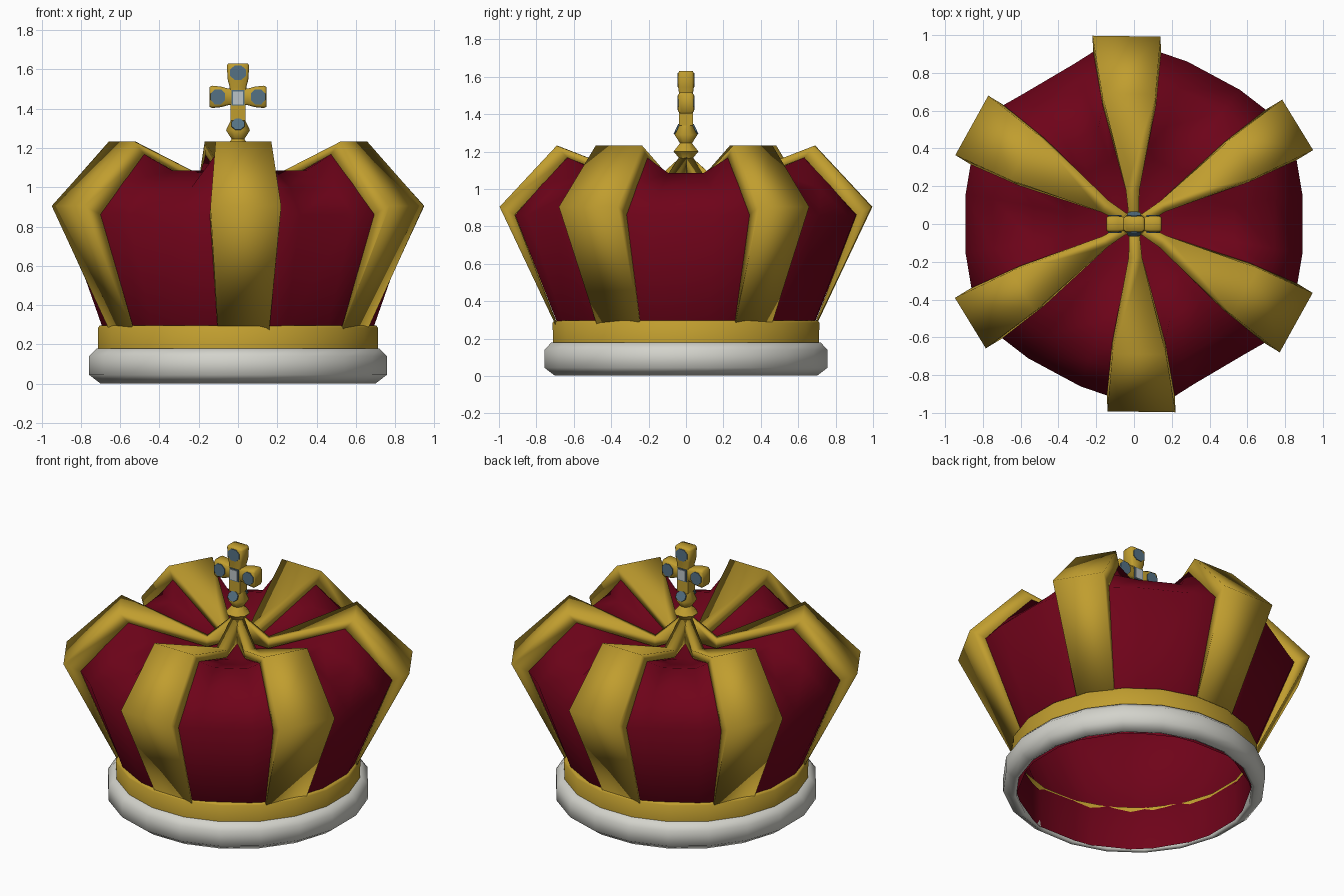
import bpy, bmesh, math
from mathutils import Matrix, Vector

if "Cube" in bpy.data.objects:
    bpy.data.objects.remove(bpy.data.objects["Cube"])


def material(name, rgb):
    m = bpy.data.materials.new(name)
    m.diffuse_color = (*rgb, 1)
    m.use_nodes = True
    m.node_tree.nodes["Principled BSDF"].inputs["Base Color"].default_value = m.diffuse_color
    return m


GOLD = material("gold", (0.53, 0.34, 0.028))
RED = material("red velvet", (0.158, 0.001, 0.010))
FUR = material("white fur", (0.65, 0.65, 0.60))
BLUE = material("blue gem", (0.09, 0.165, 0.23))
PALE = material("pale gem", (0.50, 0.55, 0.57))


def finish(name, bm, mat, angle=60):
    bmesh.ops.remove_doubles(bm, verts=bm.verts, dist=0.0001)
    bmesh.ops.recalc_face_normals(bm, faces=bm.faces)
    me = bpy.data.meshes.new(name)
    bm.to_mesh(me)
    bm.free()
    me.materials.append(mat)
    for p in me.polygons:
        p.use_smooth = True
    me.set_sharp_from_angle(angle=math.radians(angle))
    ob = bpy.data.objects.new(name, me)
    bpy.context.collection.objects.link(ob)
    return ob


def bridge(bm, rings):
    # quads between consecutive closed rings of points
    vs = [[bm.verts.new(p) for p in ring] for ring in rings]
    n = len(vs[0])
    for a, b in zip(vs, vs[1:]):
        for i in range(n):
            j = (i + 1) % n
            bm.faces.new((a[i], a[j], b[j], b[i]))
    return vs


def direction(deg):
    return Vector((math.cos(math.radians(deg)), math.sin(math.radians(deg)), 0))


UP = Vector((0, 0, 1))


def lathe(name, profile, sides, mat, closed=False, angle=60):
    bm = bmesh.new()
    pts = profile + profile[:1] if closed else profile
    vs = bridge(bm, [[direction(360 * (i + .5) / sides) * r + UP * z
                      for i in range(sides)] for r, z in pts])
    if not closed:
        bm.faces.new(vs[0])
        bm.faces.new(vs[-1])
    return finish(name, bm, mat, angle)


# Fur trim and gold band around the open base
lathe("fur_trim", [(.69, .012), (.71, .002), (.767, .045), (.767, .14),
                   (.728, .18), (.70, .18)], 20, FUR, True, 75)
lathe("gold_band", [(.70, .17), (.72, .17), (.722, .285), (.712, .296),
                    (.695, .296)], 20, GOLD, True, 75)

# Ribs: (centre angle, facing angle, width, reach), repeated half a turn away
RIBS = [(31.2, 31.5, .87, 1.018), (92.3, 89.2, 1, 1), (148.7, 151, 1, 1.01)]
RIBS += [(a + 180, f + 180, w, s) for a, f, w, s in RIBS]

# Velvet cap, a hollow shell: high at the ribs (radius, height, half width),
# dipping between them and sunk in the middle
HIGH = [(.667, .008, .13), (.667, .25, .13), (.687, .285, .13), (.912, .86, .176),
        (.768, 1.025, .16), (.632, 1.168, .138), (.40, 1.068, .085), (.18, .98, .035)]
LOW = [(.678, .008), (.678, .25), (.70, .285), (.905, .86), (.755, 1.0), (.54, 1.085),
       (.36, 1.025), (.18, .98)]
columns = []
for i, (a, f, w, s) in enumerate(RIBS):
    nxt = RIBS[(i + 1) % 6][0] + (360 if i == 5 else 0)
    mid = (a + nxt) / 2
    for k in (-1, 0, 1):
        columns.append([direction(a) * r + direction(f + 90) * k * hw * w + UP * z
                        for r, z, hw in HIGH])
    for k in (-10, 10):
        columns.append([direction(mid + k) * r + UP * z for r, z in LOW])
bm = bmesh.new()
rings = bridge(bm, list(zip(*columns)))
tip = bm.verts.new((0, 0, 1.0))
for p, q in zip(rings[-1], rings[-1][1:] + rings[-1][:1]):
    bm.faces.new((p, q, tip))
finish("velvet_cap", bm, RED, 75)

# Gold ribs: outer (radius, height), inner (radius, height), half width
RIB = [((.695, .27), (.689, .275), .131), ((.995, .905), (.914, .862), .18),
       ((.69, 1.232), (.634, 1.168), .142), ((.18, 1.035), (.18, .985), .036),
       ((.03, 1.17), (.02, 1.03), .025)]
for i, (a, f, w, s) in enumerate(RIBS):
    bm = bmesh.new()
    rows = []
    for k, (o, n, hw) in enumerate(RIB):
        reach = s if k == 1 else 1
        side = direction(f + 90) * hw * w
        outer = direction(a) * o[0] * reach + UP * o[1]
        inner = direction(a) * n[0] + UP * n[1]
        rows.append([outer - side, outer + side, inner + side, inner - side])
    vs = bridge(bm, rows)
    bm.faces.new(vs[0])
    bm.faces.new(vs[-1])
    finish("rib_%d" % (i + 1), bm, GOLD, 110)

# Turned stem under the cross
lathe("cross_stem", [(.05, 1.04), (.025, 1.15), (.072, 1.20), (.035, 1.245),
                     (.066, 1.29), (.038, 1.345), (.038, 1.40)], 8, GOLD, angle=60)

# Cross: flared arms with chamfered tips
CENTRE = Vector((0, 0, 1.46))


def arm(name, length, turn):
    bm = bmesh.new()
    R = Matrix.Rotation(math.radians(turn), 4, 'Y')
    secs = [(0, .042, .037), (.05, .042, .037), (.085, .052, .042),
            (length - .012, .057, .042), (length, .05, .036)]
    vs = bridge(bm, [[CENTRE + R @ Vector((x * hx, y * hy, d))
                      for x, y in ((-1, -.7), (-.8, -1), (.8, -1), (1, -.7),
                                   (1, .7), (.8, 1), (-.8, 1), (-1, .7))]
                     for d, hx, hy in secs])
    bm.faces.new(vs[0])
    bm.faces.new(vs[-1])
    finish(name, bm, GOLD, 60)


arm("cross_top", .17, 0)
arm("cross_right", .145, 90)
arm("cross_left", .145, -90)

bm = bmesh.new()
bmesh.ops.create_cube(bm, size=1, matrix=Matrix.Translation((0, 0, 1.42))
                      @ Matrix.Diagonal((.078, .074, .16, 1)))
finish("cross_shaft", bm, GOLD, 40)


# Gem plates on both faces of the cross
def gem(name, x, z, hx, hz, depth, mat, sides=8, tilt=0):
    for label, turn in (("front", 0), ("back", math.pi)):
        bm = bmesh.new()
        M = (Matrix.Rotation(turn, 4, 'Z') @ Matrix.Translation((x, -depth, z))
             @ Matrix.Rotation(tilt, 4, 'X')
             @ Matrix.Diagonal((hx, 1, hz, 1)) @ Matrix.Rotation(math.pi / 2, 4, 'X')
             @ Matrix.Rotation(math.pi / sides, 4, 'Z'))
        bmesh.ops.create_cone(bm, cap_ends=True, segments=sides, radius1=1,
                              radius2=1, depth=.009, matrix=M)
        finish(name + "_" + label, bm, mat, 30)


gem("gem_top", 0, 1.583, .044, .040, .042, BLUE)
gem("gem_right", .102, 1.46, .040, .042, .042, BLUE)
gem("gem_left", -.102, 1.46, .040, .042, .042, BLUE)
gem("gem_lower", 0, 1.32, .036, .032, .050, BLUE, tilt=-.43)
gem("gem_setting", 0, 1.455, .045, .055, .038, BLUE, 4)
gem("gem_centre", 0, 1.455, .036, .046, .042, PALE, 4)
